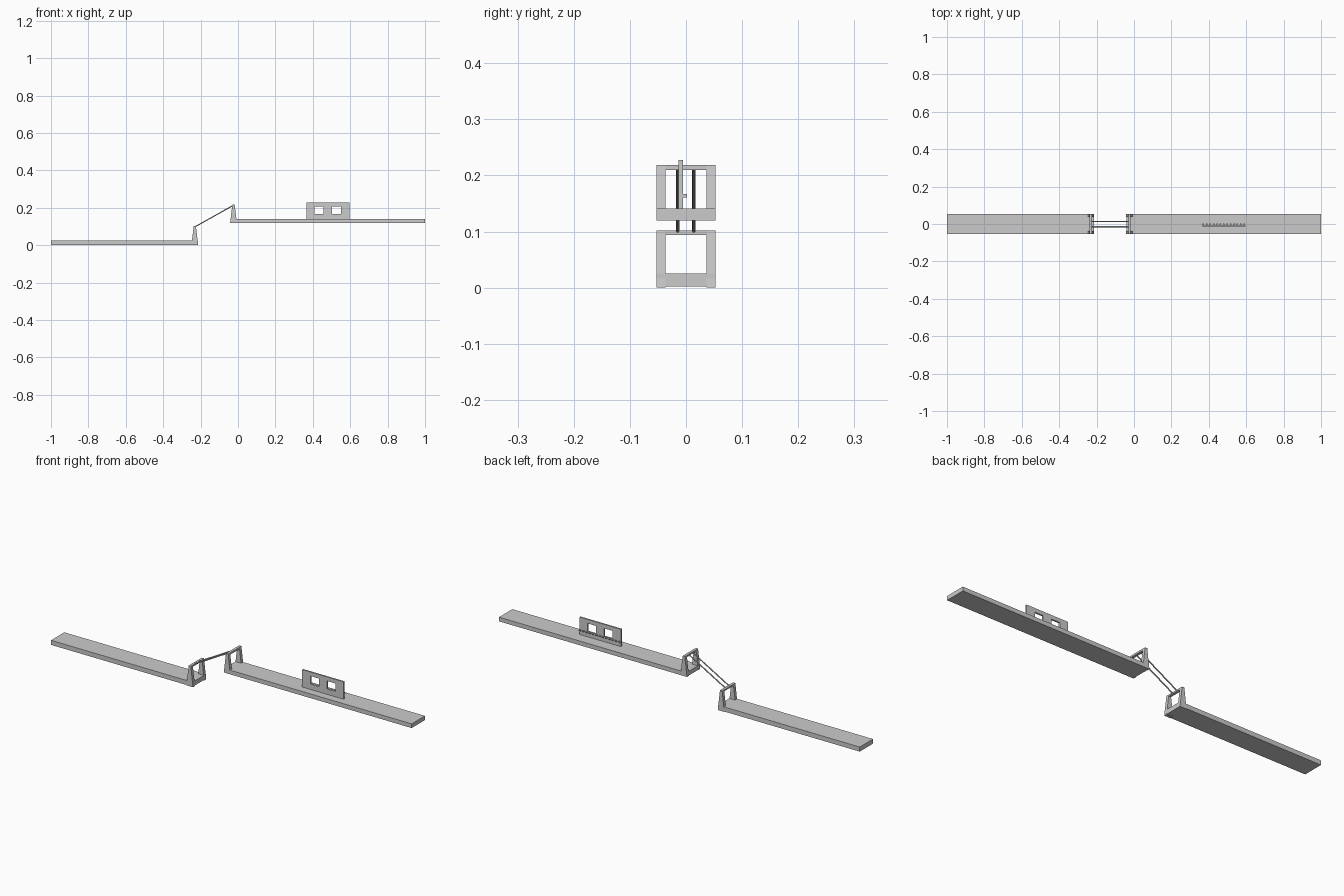
import bpy, bmesh
from mathutils import Vector

if "Cube" in bpy.data.objects:
    bpy.data.objects.remove(bpy.data.objects["Cube"])


def prism(name, profile, y0, y1):
    """Extrude an x-z profile along y."""
    bm = bmesh.new()
    face = bm.faces.new([bm.verts.new((x, y0, z)) for x, z in profile])
    ext = bmesh.ops.extrude_face_region(bm, geom=[face])
    verts = [v for v in ext["geom"] if isinstance(v, bmesh.types.BMVert)]
    bmesh.ops.translate(bm, verts=verts, vec=(0, y1 - y0, 0))
    bmesh.ops.recalc_face_normals(bm, faces=bm.faces)
    me = bpy.data.meshes.new(name)
    bm.to_mesh(me)
    bm.free()
    ob = bpy.data.objects.new(name, me)
    bpy.context.collection.objects.link(ob)
    return ob


def box(name, x0, x1, y0, y1, z0, z1):
    return prism(name, [(x0, z0), (x1, z0), (x1, z1), (x0, z1)], y0, y1)


W = 0.0525  # half width of decks

# Lower and upper decks
box("lower_deck", -1, -0.215, -W, W, 0.002, 0.025)
box("upper_deck", -0.04, 1, -W, W, 0.12, 0.141)


# Tapered end frames: two wedge legs and a crossbar
def frame(name, cx, z0, z1, bar):
    for side, y in (("front", -W), ("back", W - 0.016)):
        prism(f"{name}_{side}_leg",
              [(cx - 0.018, z0), (cx + 0.018, z0), (cx + 0.006, z1), (cx - 0.006, z1)],
              y, y + 0.016)
    box(f"{name}_crossbar", cx - 0.0065, cx + 0.0065, -W + 0.015, W - 0.015, z1 - bar, z1)


frame("lower_frame", -0.231, 0.0, 0.102, 0.008)
frame("upper_frame", -0.024, 0.12, 0.219, 0.009)

# Sloping rods linking the frames
a, b = Vector((-0.231, 0, 0.098)), Vector((-0.024, 0, 0.214))
for side, y in (("front", -0.015), ("back", 0.014)):
    d = b - a
    bpy.ops.mesh.primitive_cylinder_add(vertices=8, radius=0.003, depth=d.length,
                                        location=(a + b) / 2 + Vector((0, y, 0)))
    rod = bpy.context.object
    rod.name = f"{side}_link_rod"
    rod.rotation_euler = d.to_track_quat('Z', 'Y').to_euler()

# Upright panel with two window openings
P0, P1 = -0.013, -0.005
xs = [0.365, 0.41, 0.457, 0.503, 0.55, 0.595]
zs = [0.141, 0.168, 0.208, 0.228]
bm = bmesh.new()
grid = [[bm.verts.new((x, P0, z)) for z in zs] for x in xs]
for i in range(5):
    for j in range(3):
        if j == 1 and i in (1, 3):
            continue
        bm.faces.new((grid[i][j], grid[i + 1][j], grid[i + 1][j + 1], grid[i][j + 1]))
ext = bmesh.ops.extrude_face_region(bm, geom=bm.faces[:], use_keep_orig=True)
bmesh.ops.translate(bm, vec=(0, P1 - P0, 0),
                    verts=[v for v in ext["geom"] if isinstance(v, bmesh.types.BMVert)])
bmesh.ops.recalc_face_normals(bm, faces=bm.faces)
me = bpy.data.meshes.new("window_panel")
bm.to_mesh(me)
bm.free()
bpy.context.collection.objects.link(bpy.data.objects.new("window_panel", me))

# Row of small pegs on the back of the panel
for i in range(13):
    x = 0.371 + i * 0.0182
    box(f"panel_peg_{i}", x - 0.004, x + 0.004, P1, 0.002, 0.161, 0.167)
